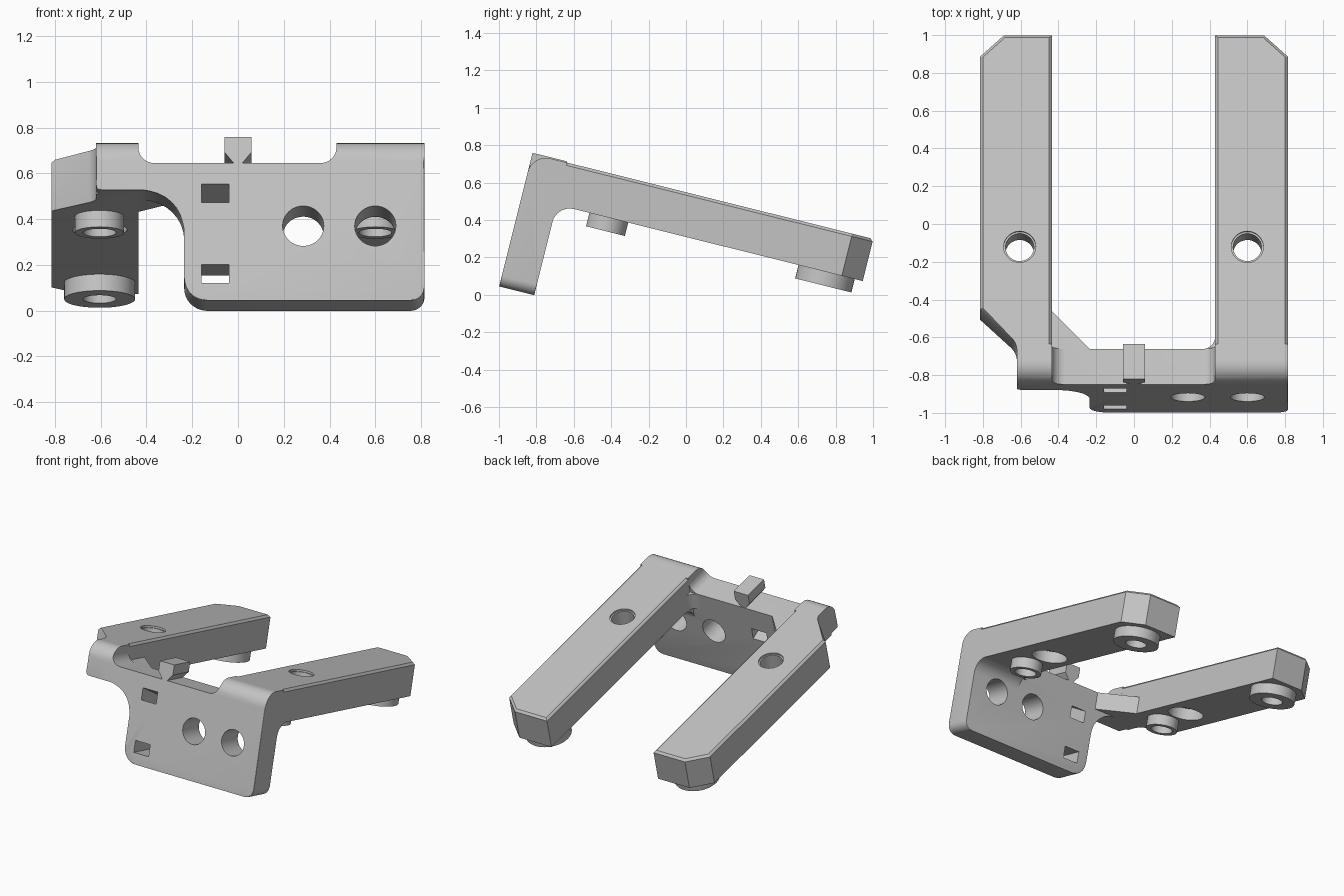
import bpy, bmesh, math
from mathutils import Vector

if "Cube" in bpy.data.objects:
    bpy.data.objects.remove(bpy.data.objects["Cube"], do_unlink=True)

TILT = math.radians(-14)
FRONT, BACK = -0.98, -0.787      # plate depth
LOW, TOP, BAR = 0.30, 0.532, 0.42  # arm underside, arm top, crossbar top

grey = bpy.data.materials.new("plain_grey")
grey.use_nodes = True
colour = (0.55, 0.55, 0.55, 1)
grey.diffuse_color = colour
grey.node_tree.nodes["Principled BSDF"].inputs["Base Color"].default_value = colour


def outline(corners, steps=8):
    """Polygon from (a, b, radius) corners, each optionally rounded."""
    pts = []
    for i, corner in enumerate(corners):
        p = Vector(corner[:2])
        r = corner[2] if len(corner) > 2 else 0
        if not r:
            pts.append(p)
            continue
        d1 = (Vector(corners[i - 1][:2]) - p).normalized()
        d2 = (Vector(corners[(i + 1) % len(corners)][:2]) - p).normalized()
        half = d1.angle(d2) / 2
        centre = p + (d1 + d2).normalized() * r / math.sin(half)
        start = p + d1 * r / math.tan(half) - centre
        end = p + d2 * r / math.tan(half) - centre
        sweep = math.pi - 2 * half
        for k in range(steps + 1):
            t = k / steps
            pts.append(centre + (start * math.sin((1 - t) * sweep)
                                 + end * math.sin(t * sweep)) / math.sin(sweep))
    return pts


def circle(a, b, r, n=48):
    return [Vector((a + r * math.cos(math.tau * k / n), b + r * math.sin(math.tau * k / n)))
            for k in range(n)]


def prism(name, pts, axis, lo, hi, bevel=None, offset=0.0, segments=1):
    """Extrude an outline along an axis; bevel the edges chosen by a rule."""
    order = {"x": lambda p, t: (t, p.x, p.y),
             "y": lambda p, t: (p.x, t, p.y),
             "z": lambda p, t: (p.x, p.y, t)}[axis]
    bm = bmesh.new()
    ends = [[bm.verts.new(order(p, t)) for p in pts] for t in (lo, hi)]
    for ring in ends:
        bm.faces.new(ring)
    n = len(pts)
    for i in range(n):
        j = (i + 1) % n
        bm.faces.new((ends[0][i], ends[0][j], ends[1][j], ends[1][i]))
    if bevel:
        edges = [e for e in bm.edges if bevel(e.verts[0].co, e.verts[1].co)]
        bmesh.ops.bevel(bm, geom=edges, offset=offset, segments=segments,
                        profile=0.5, affect="EDGES", clamp_overlap=True)
    bmesh.ops.recalc_face_normals(bm, faces=bm.faces)
    mesh = bpy.data.meshes.new(name)
    bm.to_mesh(mesh)
    bm.free()
    mesh.materials.append(grey)
    ob = bpy.data.objects.new(name, mesh)
    bpy.context.collection.objects.link(ob)
    return ob


def combine(target, tool, operation):
    """Apply a boolean and discard the tool."""
    bpy.context.view_layer.objects.active = target
    mod = target.modifiers.new("combine", "BOOLEAN")
    mod.operation, mod.solver, mod.object = operation, "EXACT", tool
    bpy.ops.object.modifier_apply(modifier=mod.name)
    bpy.data.objects.remove(tool, do_unlink=True)


# Front plate, with the dip between the arms and the cut-away lower corner
plate_shape = outline([(-0.235, -0.198, 0.1), (0.815, -0.198, 0.06), (0.815, TOP),
                       (0.43, TOP), (0.43, BAR, 0.07), (-0.435, BAR, 0.07),
                       (-0.435, TOP), (-0.62, TOP), (-0.62, LOW, 0.02),
                       (-0.235, LOW, 0.18)])


def plate_rim(a, b):
    upper = min(a.z, b.z) > 0.4
    front = a.y == b.y and abs(a.y - FRONT) < 1e-4
    rear_bottom = a.y == b.y and a.y > FRONT + 0.1 and max(a.z, b.z) < -0.09
    return (front or rear_bottom) and not upper


bracket = prism("bracket", plate_shape, "y", FRONT, BACK, plate_rim, 0.045, 4)

# Two arms with chamfered outer ends
left_shape = outline([(-0.435, 0.899), (-0.69, 0.899), (-0.815, 0.784),
                      (-0.815, -0.597), (-0.62, -0.78, 0.1), (-0.62, -0.9), (-0.435, -0.9)])
right_shape = outline([(0.43, 0.899), (0.69, 0.899), (0.815, 0.784),
                       (0.815, -0.9), (0.43, -0.9)])


def arm_rim(a, b):
    return min(a.z, b.z) > TOP - 1e-4 and max(a.y, b.y) > -0.89


for shape in (left_shape, right_shape):
    combine(bracket, prism("arm", shape, "z", LOW, TOP, arm_rim, 0.015), "UNION")

# Corner webs and fillets where the arms meet the plate
gusset = outline([(-0.5, -0.58), (-0.435, -0.58), (-0.235, BACK), (-0.235, -0.85), (-0.5, -0.85)])
combine(bracket, prism("gusset", gusset, "z", LOW, BAR), "UNION")
inner = outline([(0.36, BACK), (0.43, BACK, 0.069), (0.43, -0.717), (0.5, -0.717),
                 (0.5, -0.85), (0.36, -0.85)])
combine(bracket, prism("inner_fillet", inner, "z", LOW, BAR), "UNION")
under = outline([(BACK, 0.2), (BACK, LOW, 0.095), (-0.69, LOW), (-0.69, 0.35),
                 (-0.85, 0.35), (-0.85, 0.2)])
combine(bracket, prism("under_fillet", under, "x", 0.43, 0.815), "UNION")

# Rounded front edge along the top
shoulder = outline([(FRONT, 0.42), (FRONT, TOP, 0.1), (-0.87, TOP), (-0.87, 0.6),
                    (-1.1, 0.6), (-1.1, 0.42)])
combine(bracket, prism("shoulder_cutter", shoulder, "x", -1, 1), "DIFFERENCE")

# Round feet under the arms
for x in (-0.605, 0.6):
    for y, r in ((-0.5, 0.107), (0.7, 0.155)):
        combine(bracket, prism("foot", circle(x, y, r), "z", 0.226, LOW + 0.02), "UNION")

# Bores through the arms and blind bores in the feet
for x in (-0.605, 0.6):
    bores = [(-0.257, 0.075, 0.2, 0.6), (-0.257, 0.12, 0.2, 0.38),
             (-0.257, 0.085, TOP - 0.012, 0.6),
             (-0.5, 0.072, 0.2, 0.38), (0.7, 0.072, 0.2, 0.38)]
    for y, r, lo, hi in bores:
        if r == 0.12:   # recess stays clear of the neighbouring foot
            pts = [Vector((p.x, max(p.y, -0.385))) for p in circle(x, y, r)]
        else:
            pts = circle(x, y, r)
        combine(bracket, prism("bore", pts, "z", lo, hi), "DIFFERENCE")

# Round windows and strap slots in the plate
for x in (0.285, 0.6):
    combine(bracket, prism("window", circle(x, 0.137, 0.09), "y", -1.1, -0.72), "DIFFERENCE")
for low, drop in ((0.25, 0.09), (-0.12, 0.0)):
    slot = outline([(-1.0, low + 0.083), (-1.0, low), (-0.75, low - drop),
                    (-0.75, low + 0.083 - drop)])
    combine(bracket, prism("slot", slot, "x", -0.16, -0.04), "DIFFERENCE")

# Locating tab on the crossbar
tab_shape = outline([(-0.058, 0.538), (-0.058, 0.468), (-0.015, BAR - 0.005),
                     (0.015, BAR - 0.005), (0.058, 0.468), (0.058, 0.538)])
tab = prism("locating_tab", tab_shape, "y", FRONT, -0.79)

# Lean everything backwards and smooth the rounded faces
bpy.ops.object.select_all(action="DESELECT")
for ob in (bracket, tab):
    ob.rotation_euler.x = TILT
    ob.select_set(True)
bpy.context.view_layer.objects.active = bracket
bpy.ops.object.shade_smooth_by_angle(angle=math.radians(28))
